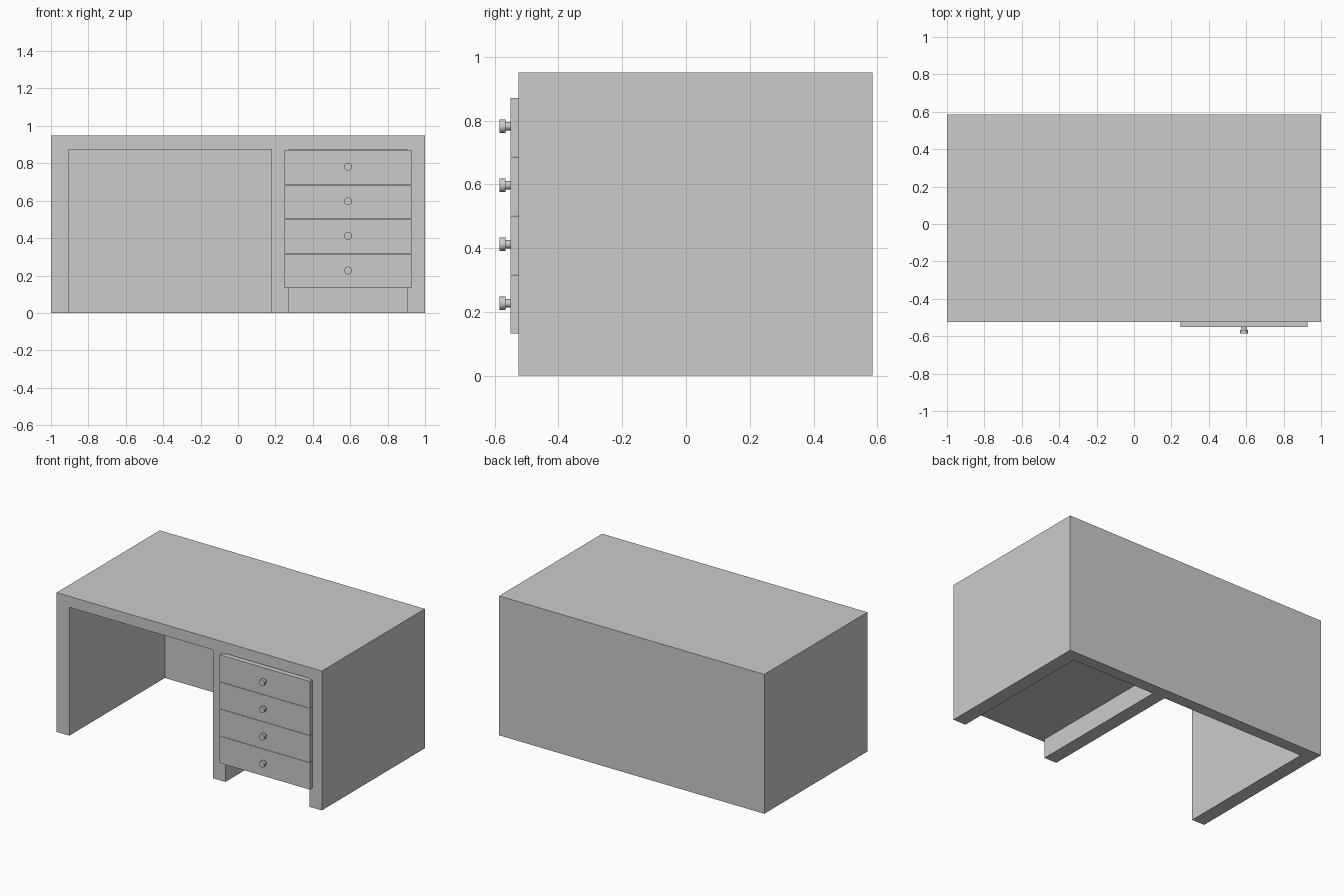
import bpy
import math

if "Cube" in bpy.data.objects:
    bpy.data.objects.remove(bpy.data.objects["Cube"])


def box(name, x0, x1, y0, y1, z0, z1):
    bpy.ops.mesh.primitive_cube_add(
        size=1, location=((x0 + x1) / 2, (y0 + y1) / 2, (z0 + z1) / 2))
    ob = bpy.context.object
    ob.name = name
    ob.scale = (x1 - x0, y1 - y0, z1 - z0)
    bpy.ops.object.transform_apply(location=False, rotation=False, scale=True)
    return ob


def disc(name, x, y0, y1, z, radius):
    bpy.ops.mesh.primitive_cylinder_add(
        vertices=32, radius=radius, depth=y1 - y0,
        location=(x, (y0 + y1) / 2, z), rotation=(math.pi / 2, 0, 0))
    ob = bpy.context.object
    ob.name = name
    bpy.ops.object.shade_smooth_by_angle(angle=math.radians(40))
    return ob


FRONT, BACK, HEIGHT = -0.525, 0.585, 0.95
INNER_BACK, INNER_TOP = 0.505, 0.875
BAYS = {"knee": (-0.905, 0.18), "drawer": (0.273, 0.905)}

# Desk shell: one solid with the knee space and drawer bay cut out
shell = box("desk_shell", -1, 1, FRONT, BACK, 0, HEIGHT)
for bay, (x0, x1) in BAYS.items():
    cutter = box(bay + "_space_cutter", x0, x1, FRONT - 0.2, INNER_BACK, -0.2, INNER_TOP)
    cutter.hide_render = True
    mod = shell.modifiers.new(bay + "_space", 'BOOLEAN')
    mod.operation = 'DIFFERENCE'
    mod.solver = 'EXACT'
    mod.object = cutter
    bpy.context.view_layer.objects.active = shell
    bpy.ops.object.modifier_apply(modifier=mod.name)
    bpy.data.objects.remove(cutter)

# Four stacked drawers: body, overlapping front and round knob
BOTTOM, STEP, PLATE, CENTRE = 0.132, 0.185, 0.183, 0.588
bx0, bx1 = BAYS["drawer"]
for i in range(4):
    z0 = BOTTOM + i * STEP
    z1 = z0 + PLATE
    zk = 0.227 + i * STEP
    box(f"drawer_body_{i + 1}", bx0, bx1, FRONT, INNER_BACK, z0, z1)
    box(f"drawer_front_{i + 1}", CENTRE - 0.34, CENTRE + 0.34, -0.551, FRONT, z0, z1)
    disc(f"knob_stem_{i + 1}", CENTRE, -0.568, -0.55, zk, 0.013)
    disc(f"knob_head_{i + 1}", CENTRE, -0.585, -0.566, zk, 0.021)
